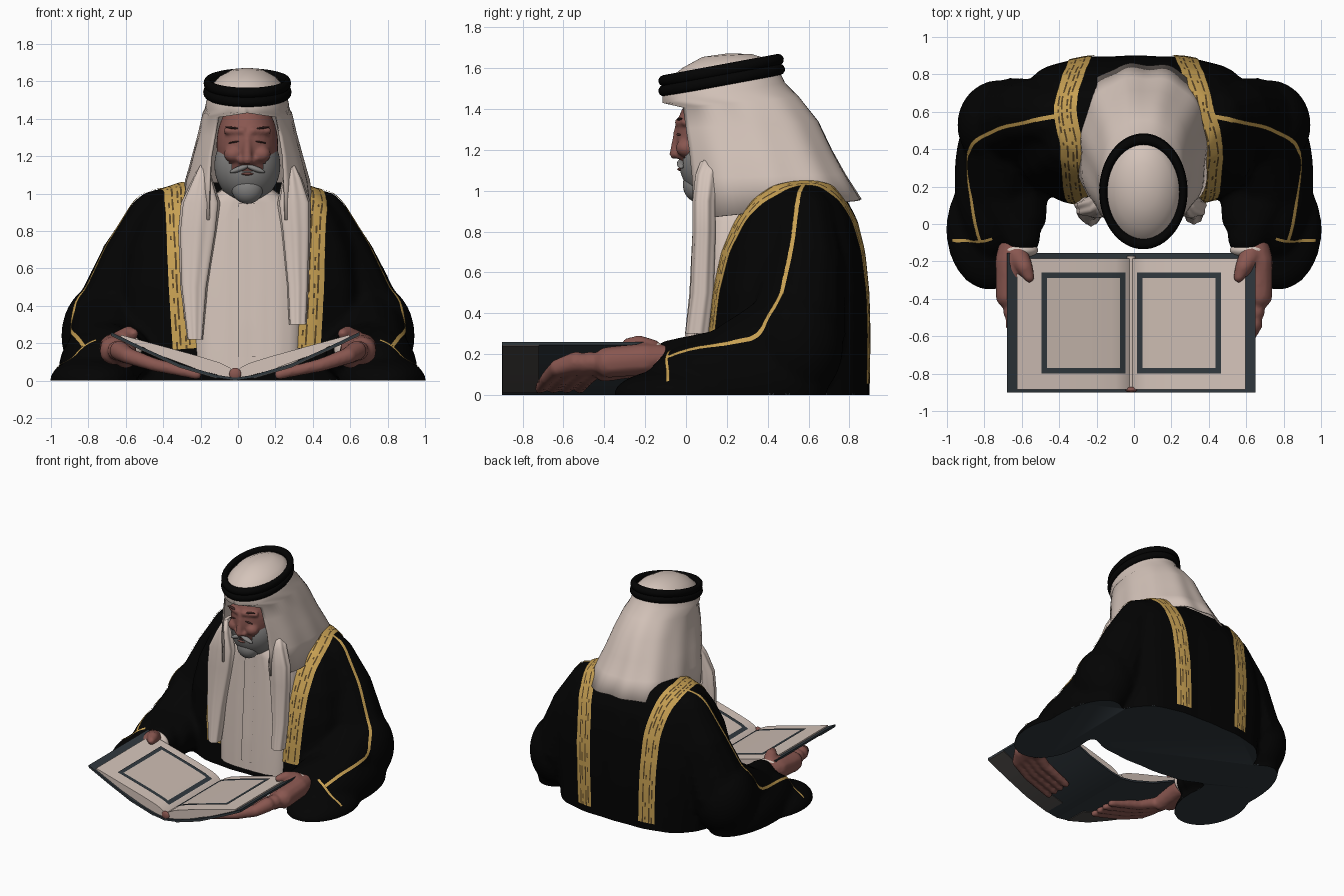
import bpy, bmesh, random
from math import sin, cos, pi, radians
from mathutils import Vector, Matrix
from mathutils.bvhtree import BVHTree

cube = bpy.data.objects.get("Cube")
if cube:
    bpy.data.objects.remove(cube)
CX = 0.05  # body axis
random.seed(4)


def material(name, r, g, b):
    m = bpy.data.materials.new(name)
    m.use_nodes = True
    m.diffuse_color = (r, g, b, 1)
    bsdf = m.node_tree.nodes["Principled BSDF"]
    bsdf.inputs["Base Color"].default_value = (r, g, b, 1)
    bsdf.inputs["Roughness"].default_value = 0.8
    return m


BLACK = material("robe black", .001, .001, .001)
GOLD = material("gold trim", .57, .35, .085)
STREAK = material("trim stitching", .1, .06, .02)
WHITE = material("cream cloth", .66, .55, .49)
SKIN = material("skin", .25, .095, .08)
GREY = material("beard grey", .23, .225, .22)
DARK = material("brow brown", .06, .025, .022)
SLATE = material("slate", .03, .04, .048)
PANEL = material("page panel", .6, .5, .44)
COVER = material("cover grey", .075, .068, .064)


def finish(name, bm, mat, smooth=50):
    bmesh.ops.recalc_face_normals(bm, faces=bm.faces)
    me = bpy.data.meshes.new(name)
    bm.to_mesh(me)
    bm.free()
    ob = bpy.data.objects.new(name, me)
    bpy.context.collection.objects.link(ob)
    me.materials.append(mat)
    bpy.ops.object.select_all(action='DESELECT')
    ob.select_set(True)
    bpy.context.view_layer.objects.active = ob
    if smooth:
        bpy.ops.object.shade_smooth_by_angle(angle=radians(smooth))
    return ob


def loft(bm, rings, closed=True, caps=True):
    rows = [[bm.verts.new(p) for p in r] for r in rings]
    for a, b in zip(rows, rows[1:]):
        n = len(a)
        for i in range(n if closed else n - 1):
            j = (i + 1) % n
            bm.faces.new((a[i], a[j], b[j], b[i]))
    if caps:
        bm.faces.new(rows[0])
        bm.faces.new(rows[-1])


def squareness(a, power):
    return (abs(cos(a)) ** power + abs(sin(a)) ** power) ** (-1 / power)


def oval(z, cx, rx, y0, y1, power=2.0, n=64, wave=0.0, waves=9):
    cy, ry, pts = (y0 + y1) / 2, (y1 - y0) / 2, []
    for i in range(n):
        a = 2 * pi * i / n
        k = squareness(a, power) * (1 + wave * sin(waves * a))
        pts.append((cx + rx * cos(a) * k, cy + ry * sin(a) * k, z))
    return pts


def ball(bm, loc, size, tilt=0.0, axis='X'):
    m = Matrix.Translation(loc) @ Matrix.Rotation(radians(tilt), 4, axis) @ Matrix.Diagonal((*size, 1))
    bmesh.ops.create_uvsphere(bm, u_segments=32, v_segments=20, radius=1, matrix=m)


def chain(bm, pts):
    # row of overlapping balls with changing radius, fused later
    for p, q in zip(pts, pts[1:]):
        p, q = Vector(p), Vector(q)
        n = max(2, int((q - p).length / (0.25 * min(p.w, q.w))))
        for i in range(n + 1):
            v = p.lerp(q, i / n)
            m = Matrix.Translation(v.xyz) @ Matrix.Scale(v.w, 4)
            bmesh.ops.create_icosphere(bm, subdivisions=2, radius=1, matrix=m)


def fuse(name, bm, voxel, rounds):
    # melt overlapping volumes into one skin
    ob = finish(name + "_volume", bm, BLACK, 0)
    r = ob.modifiers.new("fuse", 'REMESH')
    r.mode, r.voxel_size = 'VOXEL', voxel
    s = ob.modifiers.new("soften", 'SMOOTH')
    s.iterations = rounds
    me = bpy.data.meshes.new_from_object(ob.evaluated_get(bpy.context.evaluated_depsgraph_get()))
    bpy.data.objects.remove(ob)
    out = bmesh.new()
    out.from_mesh(me)
    return out


# robe: torso and sleeves fused, cut flat on the ground
bm = bmesh.new()
torso = [(-.1, .62, .08, .895), (.3, .65, .1, .9), (.5, .65, .12, .895), (.7, .61, .16, .875), (.85, .55, .22, .84),
         (.95, .49, .28, .79), (1.02, .42, .36, .74), (1.06, .3, .45, .68)]
loft(bm, [oval(z, .01, rx, a, b, 3, wave=.008, waves=17) for z, rx, a, b in torso])
for s in (-1, 1):
    chain(bm, [(s * .43, .57, .86, .165), (s * .55, .58, .62, .2), (s * .66, .54, .3, .245),
               (s * .72, .2, .13, .2), (s * .61, -.07, .16, .115)])
    chain(bm, [(s * .63, .3, .14, .18), (s * .6, .05, .14, .14)])
    ball(bm, (s * .72, .53, .24), (.225, .24, .28))
    ball(bm, (s * .77, -.03, 0), (.235, .325, .13))
    ball(bm, (s * .75, .25, .05), (.21, .45, .24))
bm = fuse("robe", bm, .02, 6)
bmesh.ops.bisect_plane(bm, geom=bm.verts[:] + bm.edges[:] + bm.faces[:], plane_co=(0, 0, .002),
                       plane_no=(0, 0, 1), clear_inner=True)
for v in bm.verts:
    if v.co.z < .004:
        v.co.z = 0
bmesh.ops.holes_fill(bm, edges=[e for e in bm.edges if e.is_boundary], sides=0)
robe = finish("robe", bm, BLACK)
robe.data.materials.append(SLATE)
for p in robe.data.polygons:
    p.material_index = int(p.center.z < .003)


def surface(ob):
    return BVHTree.FromPolygons([v.co for v in ob.data.vertices], [p.vertices[:] for p in ob.data.polygons])


def band(name, tree, way, width, mat, lift=.007, across=5):
    # ribbon laid on a surface along a path
    pts = []
    for a, b in zip(way, way[1:]):
        pts += [Vector(a).lerp(Vector(b), i / 10) for i in range(10)]
    pts = [tree.find_nearest(p)[0] for p in pts + [Vector(way[-1])]]
    pts = [(pts[max(i - 2, 0)] + pts[i] + pts[min(i + 2, len(pts) - 1)]) / 3 for i in range(len(pts))]
    rings = []
    for i, p in enumerate(pts):
        t = (pts[min(i + 1, len(pts) - 1)] - pts[max(i - 1, 0)]).normalized()
        side = tree.find_nearest(p)[1].cross(t).normalized()
        row = []
        for k in range(across):
            co, no = tree.find_nearest(p + side * width * (k / (across - 1) - .5))[:2]
            row.append(co + no * lift)
        rings.append(row)
    bm = bmesh.new()
    loft(bm, rings, closed=False, caps=False)
    return finish(name, bm, mat)


tree = surface(robe)
for s, side in ((-1, "right"), (1, "left")):
    f = lambda d: .05 + s * d
    b = lambda d: -.005 + s * d
    border = band(side + "_robe_border", tree,
                  [(f(.335), .08, .15), (f(.355), .1, .45), (f(.37), .14, .7), (f(.385), .24, .92), (f(.385), .42, 1.04),
                   (b(.375), .6, 1.07), (b(.33), .76, .95), (b(.295), .86, .75), (b(.28), .9, .4), (b(.27), .9, .03)],
                  .128, GOLD, across=14)
    # broken stitching lines running along the border
    border.data.materials.append(STREAK)
    for p in border.data.polygons:
        row, column = divmod(p.index, 13)
        if column in (3, 8) and row % 5 or column in (5, 10) and random.random() < .3:
            p.material_index = 1
    band(side + "_sleeve_piping", tree,
         [(s * .4, .58, 1.04), (s * .55, .55, .93), (s * .7, .52, .72), (s * .85, .45, .45), (s * .88, .36, .28),
          (s * .85, .15, .22), (s * .8, -.08, .15)], .022, GOLD, .006, 3)
    band(side + "_cuff_piping", tree, [(s * .75, -.07, .21), (s * .84, -.09, .15), (s * .99, -.09, .07)], .016, GOLD, .006, 3)

# undergarment with a front placket
bm = bmesh.new()
shirt = [(.06, .3, .04), (.3, .31, .05), (.6, .31, .07), (.85, .3, .085), (.95, .24, .09), (1.02, .14, .09), (1.06, .11, .11)]
loft(bm, [oval(z, CX, rx, y, .5, 3.6, wave=.008, waves=22) for z, rx, y in shirt])
shirt = finish("undergarment", bm, WHITE)
band("placket", surface(shirt), [(CX, .03, .1), (CX, .04, .5), (CX, .06, .98)], .09, WHITE, .008)

# headscarf: crown, open front and drape over the back
bm = bmesh.new()
drape = [(.2, 0, 0, 1.672, 1.672, 0), (.2, .08, .12, 1.655, 1.67, 0), (.19, .15, .21, 1.6, 1.645, 0),
         (.175, .19, .265, 1.535, 1.62, 0), (.17, .205, .285, 1.48, 1.59, 0), (.185, .222, .3, 1.43, 1.53, 0),
         (.235, .238, .32, 1.4, 1.46, 40), (.285, .263, .365, 1.3, 1.34, 41), (.33, .295, .385, 1.2, 1.2, 39),
         (.38, .33, .4, 1.06, 1.08, 35), (.425, .352, .43, .85, .96, 33)]
rings = []
for r, (cy, rx, ry, zf, zb, gap) in enumerate(drape):
    row = []
    for i in range(73):
        a = radians(gap) + (2 * pi - 2 * radians(gap)) * i / 72
        k = squareness(a, 2 + .12 * max(0, r - 5)) * (1 + .003 * max(0, r - 4) * sin(11 * a + r * .25))
        row.append((CX + rx * k * sin(a), cy - ry * k * cos(a), zf + (zb - zf) * (1 - cos(a)) / 2))
    rings.append(row)
loft(bm, rings, closed=False, caps=False)
bmesh.ops.remove_doubles(bm, verts=bm.verts, dist=.0005)
scarf = finish("headscarf", bm, WHITE, 70)
solid = scarf.modifiers.new("thickness", 'SOLIDIFY')
solid.thickness, solid.offset = .012, -1

# hanging scarf ends: height, centre offset, half width, front y
tails = {"right": (-1, [(1.17, .23, .015, .085), (1.08, .24, .05, .05), (.95, .25, .1, .035), (.8, .265, .1, .035),
                        (.5, .285, .07, .02), (.22, .28, .04, -.01)]),
         "left": (1, [(1.17, .23, .015, .085), (1.08, .24, .05, .05), (.95, .25, .085, .035), (.8, .26, .075, .035),
                      (.5, .27, .055, .025), (.3, .27, .045, 0)])}
for side, (s, rows) in tails.items():
    bm = bmesh.new()
    loft(bm, [oval(z, CX + s * d, w, y, y + .11, 2.4, wave=.06, waves=7) for z, d, w, y in rows])
    finish(side + "_scarf_end", bm, WHITE, 70)

# head cords
for name, z, y, k in (("lower_head_cord", 1.542, .175, 1), ("upper_head_cord", 1.59, .172, .99)):
    bpy.ops.mesh.primitive_torus_add(major_segments=64, minor_segments=12, major_radius=.287 * k, minor_radius=.028,
                                     location=(CX, y, z), rotation=(radians(10.5), 0, 0))
    ring = bpy.context.object
    ring.name = name
    ring.scale = (.75, 1, 1)
    ring.data.materials.append(BLACK)
    bpy.ops.object.shade_smooth_by_angle(angle=radians(60))

# head, with nose, cheeks and brow ridge fused
bm = bmesh.new()
ball(bm, (CX, .15, 1.26), (.165, .2, .25), 4)
chain(bm, [(CX, -.035, 1.31, .022), (CX, -.048, 1.23, .024), (CX, -.055, 1.18, .027)])
for s in (-1, 1):
    ball(bm, (CX + s * .028, -.035, 1.175), (.022, .025, .02))
    ball(bm, (CX + s * .075, .0, 1.21), (.05, .05, .045))
    chain(bm, [(CX + s * .025, -.035, 1.335, .022), (CX + s * .11, -.002, 1.335, .02)])
finish("head", fuse("head", bm, .01, 3), SKIN)

# beard: lower jaw shell trimmed along the cheeks
bm = bmesh.new()
bmesh.ops.create_uvsphere(bm, u_segments=64, v_segments=64, radius=1, matrix=Matrix.Translation((CX, .145, 1.15))
                          @ Matrix.Diagonal((.176, .18, .2, 1)))
cut = [f for f in bm.faces for c in [f.calc_center_median()]
       if c.z > 1.125 + max(0, abs(c.x - CX) - .07) * 1.6 or c.y > .2]
bmesh.ops.delete(bm, geom=cut, context='FACES')
finish("beard", bm, GREY)
bm = bmesh.new()
for s in (-1, 1):
    ball(bm, (CX + s * .042, -.024, 1.132), (.055, .02, .015), s * 20, 'Y')
ball(bm, (CX, .055, 1.03), (.085, .07, .085))
finish("moustache_and_chin", bm, GREY)
bm = bmesh.new()
ball(bm, (CX, -.027, 1.105), (.032, .016, .008))
finish("lips", bm, SKIN)
bm = bmesh.new()
for s in (-1, 1):
    ball(bm, (CX + s * .075, -.03, 1.35), (.045, .014, .006), s * -8, 'Y')
    ball(bm, (CX + s * .07, -.036, 1.275), (.032, .01, .004), s * 10, 'Y')
finish("brows_and_eyelids", bm, DARK)

# open book
SPINE = -.015
cover = [(0, .0), (.1, .015), (.3, .075), (.5, .165), (.665, .245)]
paper = [(0, .035), (.03, .07), (.08, .095), (.2, .132), (.4, .187), (.61, .244)]


def height(curve, x):
    for (a, za), (b, zb) in zip(curve, curve[1:]):
        if x <= b:
            return za + (zb - za) * (x - a) / (b - a)
    return curve[-1][1]


def slab(name, s, top, bottom, y0, y1, mat):
    bm = bmesh.new()
    outline = [(SPINE + s * x, z) for x, z in top + bottom[::-1]]
    loft(bm, [[(x, y, z) for x, z in outline] for y in (y0, y1)])
    finish(name, bm, mat, 30)


def plate(name, s, x0, x1, y0, y1, lift, mat):
    bm = bmesh.new()
    xs = [x0 + (x1 - x0) * i / 16 for i in range(17)]
    loft(bm, [[(SPINE + s * x, y, height(paper, x) + lift) for x in xs] for y in (y0, y1)], closed=False, caps=False)
    finish(name, bm, mat)


for s, side in ((-1, "right"), (1, "left")):
    slab(side + "_cover", s, [(x, z + .015) for x, z in cover], cover, -.9, -.155, SLATE)
    slab(side + "_cover_lining", s, cover[1:], [(x, z - .005) for x, z in cover[1:]], -.898, -.72, COVER)
    slab(side + "_pages", s, paper, [(x, height(cover, x) + .014) for x, z in paper], -.885, -.185, WHITE)
    plate(side + "_page_panel", s, .05, .47, -.79, -.27, .004, PANEL)
    for k, (x0, x1, y0, y1) in enumerate([(.03, .06, -.8, -.26), (.45, .48, -.8, -.26),
                                          (.03, .48, -.8, -.77), (.03, .48, -.29, -.26)]):
        plate(f"{side}_page_frame_{k + 1}", s, x0, x1, y0, y1, .007, SLATE)
bm = bmesh.new()
bmesh.ops.create_cone(bm, cap_ends=True, segments=16, radius1=.022, radius2=.022, depth=.72,
                      matrix=Matrix.Translation((SPINE, -.53, .024)) @ Matrix.Rotation(pi / 2, 4, 'X'))
finish("book_gutter", bm, PANEL)
bm = bmesh.new()
ball(bm, (SPINE, -.885, .035), (.032, .015, .033))
finish("spine_end", bm, SKIN)

# hands holding the book from below, and shirt cuffs
for s, side in ((-1, "right"), (1, "left")):
    bm = bmesh.new()
    chain(bm, [(s * .65, -.08, .18, .065), (s * .665, -.2, .175, .08), (s * .665, -.38, .16, .078)])
    chain(bm, [(s * .61, -.2, .16, .07), (s * .6, -.4, .125, .062)])
    chain(bm, [(s * .62, -.17, .215, .06), (s * .585, -.23, .248, .045), (s * .56, -.285, .25, .03)])
    for i in range(4):
        y = -.34 - .065 * i
        chain(bm, [(s * (.67 - .012 * i), y, .16, .055), (s * .59, y - .09, .133, .045),
                   (s * .45, y - .14, .085, .037), (s * .22, y - .18, .032, .028)])
    finish(side + "_hand", fuse("hand", bm, .012, 4), SKIN)
    bm = bmesh.new()
    ball(bm, (s * .62, -.14, .172), (.108, .045, .085))
    finish(side + "_cuff", bm, WHITE)
